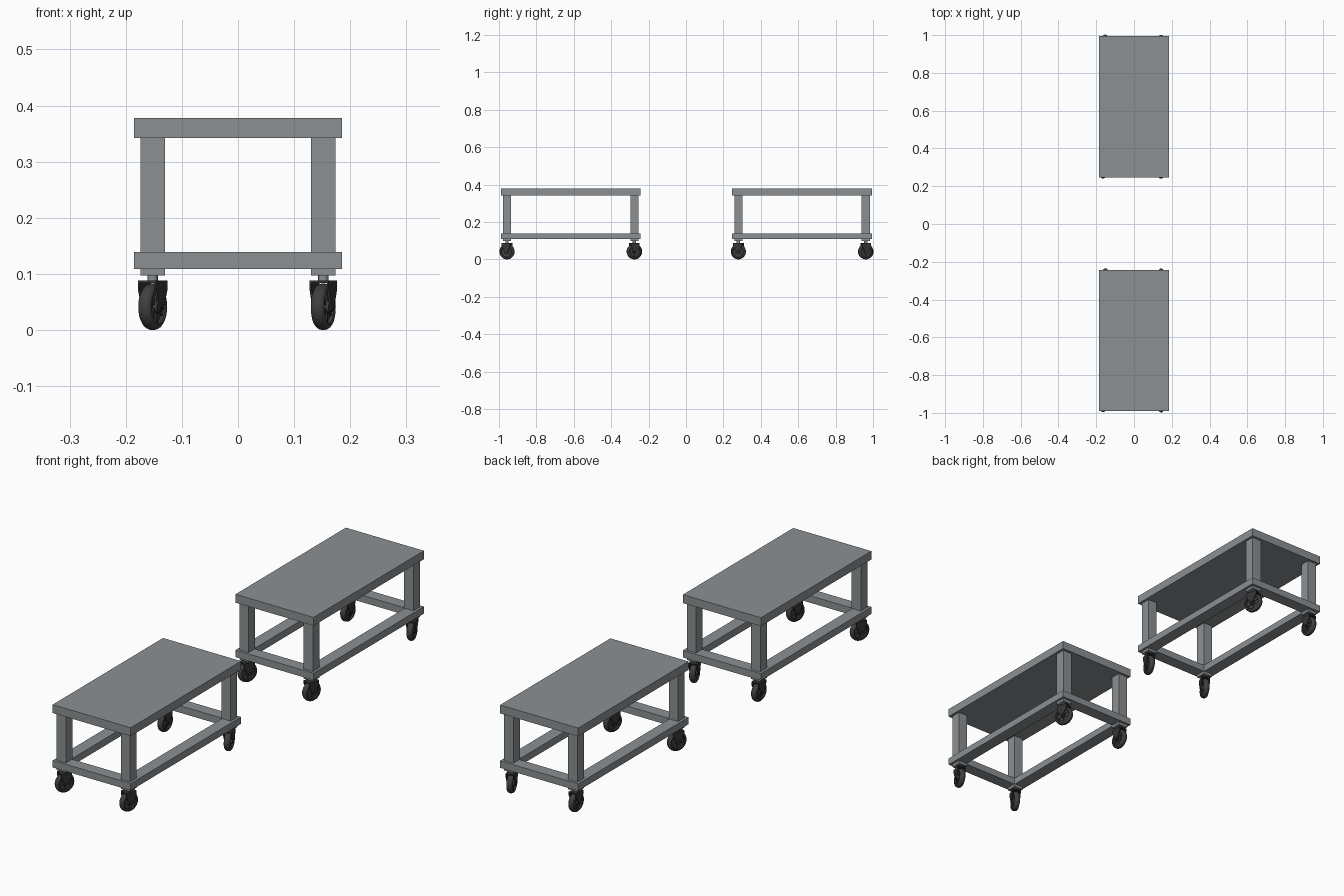
import bpy, bmesh, math
from mathutils import Matrix, Vector

if "Cube" in bpy.data.objects:
    bpy.data.objects.remove(bpy.data.objects["Cube"])


def material(name, rgb):
    m = bpy.data.materials.new(name)
    m.diffuse_color = (*rgb, 1)
    m.use_nodes = True
    m.node_tree.nodes["Principled BSDF"].inputs["Base Color"].default_value = m.diffuse_color
    return m


STEEL = material("grey_steel", (0.26, 0.28, 0.29))
RUBBER = material("dark_rubber", (0.05, 0.05, 0.05))
FORK = material("fork_charcoal", (0.036, 0.036, 0.038))


def finish(name, bm, mat, matrix=Matrix(), smooth=False):
    bmesh.ops.recalc_face_normals(bm, faces=bm.faces)
    me = bpy.data.meshes.new(name)
    bm.to_mesh(me)
    bm.free()
    ob = bpy.data.objects.new(name, me)
    bpy.context.collection.objects.link(ob)
    me.materials.append(mat)
    ob.matrix_world = matrix
    if smooth:
        bpy.ops.object.select_all(action='DESELECT')
        ob.select_set(True)
        bpy.context.view_layer.objects.active = ob
        bpy.ops.object.shade_smooth_by_angle(angle=math.radians(35))
    return ob


def add_box(bm, lo, hi, matrix=Matrix()):
    lo, hi = Vector(lo), Vector(hi)
    m = matrix @ Matrix.Translation((lo + hi) / 2) @ Matrix.Diagonal((*(hi - lo), 1))
    bmesh.ops.create_cube(bm, size=1, matrix=m)


def box(name, lo, hi, mat, matrix=Matrix()):
    bm = bmesh.new()
    add_box(bm, lo, hi)
    return finish(name, bm, mat, matrix)


def add_lathe(bm, profile, n=40):
    # closed (axial, radius) profile revolved around the x axis
    rings = [[bm.verts.new((a, r * math.cos(t), r * math.sin(t))) for a, r in profile]
             for t in (2 * math.pi * i / n for i in range(n))]
    k = len(profile)
    for i in range(n):
        p, q = rings[i], rings[(i + 1) % n]
        for j in range(k):
            bm.faces.new((p[j], p[(j + 1) % k], q[(j + 1) % k], q[j]))


def add_cyl(bm, r, depth, matrix, n=24):
    bmesh.ops.create_cone(bm, cap_ends=True, segments=n, radius1=r, radius2=r,
                          depth=depth, matrix=matrix)


R = 0.0415            # wheel radius
ALONG_X = Matrix.Rotation(math.pi / 2, 4, 'Y')


def caster(tag, x, y, turn):
    base = Matrix.Translation((x, y, 0)) @ Matrix.Rotation(-math.radians(turn), 4, 'Z')
    hub_at = base @ Matrix.Translation((0, 0, R))

    # rounded tyre
    bm = bmesh.new()
    half = [(0.0, R), (0.005, R - 0.0006), (0.009, R - 0.0028), (0.012, R - 0.0065),
            (0.0125, R - 0.010), (0.0105, 0.029)]
    add_lathe(bm, half + [(-a, r) for a, r in reversed(half[1:])])
    finish(tag + "_tyre", bm, RUBBER, hub_at, True)

    # wheel web, hub and spokes
    bm = bmesh.new()
    add_cyl(bm, 0.030, 0.009, ALONG_X, 40)
    add_cyl(bm, 0.011, 0.027, ALONG_X)
    for i in range(6):
        add_box(bm, (-0.008, -0.0025, 0.009), (0.008, 0.0025, 0.0295),
                Matrix.Rotation(i * math.pi / 3, 4, 'X'))
    finish(tag + "_wheel_hub", bm, RUBBER, hub_at, True)

    # fork: top plate plus two tapered cheeks with rounded ends
    bm = bmesh.new()
    add_box(bm, (-0.018, -0.024, 0.0835), (0.018, 0.024, 0.088))
    outline = [(0.024, 0.088), (0.024, 0.072)]
    outline += [(0.009 * math.cos(t), R + 0.009 * math.sin(t))
                for t in (-math.pi * i / 8 for i in range(9))]
    outline += [(-0.024, 0.072), (-0.024, 0.088)]
    for s in (-1, 1):
        face = bm.faces.new([bm.verts.new((s * 0.0145, a, z)) for a, z in outline])
        ext = bmesh.ops.extrude_face_region(bm, geom=[face])
        bmesh.ops.translate(bm, vec=(s * 0.0035, 0, 0),
                            verts=[v for v in ext['geom'] if isinstance(v, bmesh.types.BMVert)])
        bm.faces.new([bm.verts.new(v.co) for v in face.verts]) if not face.is_valid else None
    add_cyl(bm, 0.0045, 0.041, Matrix.Translation((0, 0, R)) @ ALONG_X, 12)
    finish(tag + "_fork", bm, FORK, base, True)

    # swivel stem
    bm = bmesh.new()
    add_cyl(bm, 0.009, 0.012, Matrix.Translation((0, 0, 0.092)))
    finish(tag + "_stem", bm, STEEL, base, True)


HX, HY = 0.185, 0.3735     # half width and half length of a cart
LX, LY = 0.152, 0.3405     # leg centres
W = 0.022                  # half leg thickness
RAIL = 0.052               # rail width
TURNS = {(-1, -1): 25, (1, -1): 18, (-1, 1): 1, (1, 1): -18}

for cart, cy in (("front_cart", -0.6165), ("rear_cart", 0.6205)):
    at = Matrix.Translation((0, cy, 0))
    box(cart + "_table_top", (-HX, -HY, 0.342), (HX, HY, 0.378), STEEL, at)

    # lower frame: one open rectangle extruded upward
    bm = bmesh.new()
    rings = []
    for inset in (0, RAIL):
        for z in (0.109, 0.139):
            rings.append([bm.verts.new((sx * (HX - inset), sy * (HY - inset), z))
                          for sx, sy in ((-1, -1), (1, -1), (1, 1), (-1, 1))])
    ob_, ot, ib, it = rings
    for a, b in ((ob_, ot), (ot, it), (it, ib), (ib, ob_)):
        for i in range(4):
            j = (i + 1) % 4
            bm.faces.new((a[i], a[j], b[j], b[i]))
    finish(cart + "_lower_frame", bm, STEEL, at)

    for (sx, sy), turn in TURNS.items():
        tag = f"{cart}_{'front' if sy < 0 else 'back'}_{'left' if sx < 0 else 'right'}"
        x, y = sx * LX, sy * LY
        box(tag + "_leg", (x - W, y - W, 0.139), (x + W, y + W, 0.342), STEEL, at)
        box(tag + "_mount_plate", (x - W, y - W, 0.097), (x + W, y + W, 0.109), STEEL, at)
        caster(tag + "_caster", x, cy + y, turn)
